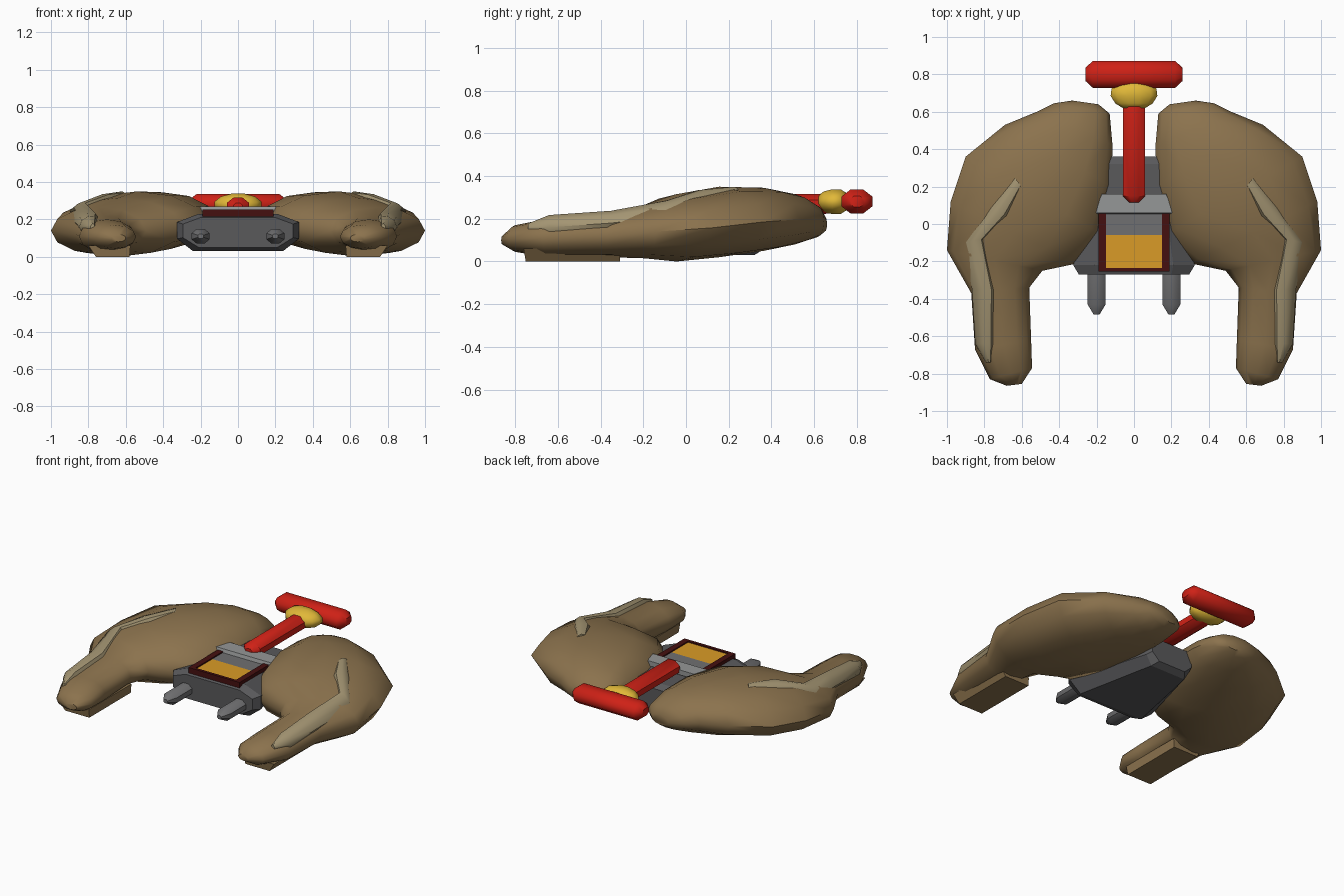
import bpy, bmesh, math
from mathutils import Vector

if "Cube" in bpy.data.objects:
    bpy.data.objects.remove(bpy.data.objects["Cube"])


def mat(name, rgb):
    m = bpy.data.materials.new(name)
    m.diffuse_color = (*rgb, 1)
    m.use_nodes = True
    m.node_tree.nodes["Principled BSDF"].inputs["Base Color"].default_value = m.diffuse_color
    return m


BROWN = mat("brown", (0.26, 0.17, 0.075))
TAN = mat("tan", (0.37, 0.30, 0.17))
DARK = mat("dark grey", (0.10, 0.10, 0.105))
MID = mat("mid grey", (0.16, 0.16, 0.165))
LIGHT = mat("light grey", (0.30, 0.31, 0.31))
RED = mat("red", (0.62, 0.015, 0.008))
GOLD = mat("gold", (0.75, 0.48, 0.04))
ORANGE = mat("orange", (0.70, 0.33, 0.02))
MAROON = mat("maroon", (0.06, 0.005, 0.005))


def loft(name, rings, material, smooth=None, mirror=False):
    """Skin a list of equal-length closed rings and cap both ends."""
    bm = bmesh.new()
    vs = [[bm.verts.new(p) for p in r] for r in rings]
    n = len(vs[0])
    for a, b in zip(vs, vs[1:]):
        for i in range(n):
            j = (i + 1) % n
            bm.faces.new((a[i], a[j], b[j], b[i]))
    bm.faces.new(vs[0])
    bm.faces.new(vs[-1])
    bmesh.ops.recalc_face_normals(bm, faces=bm.faces)
    me = bpy.data.meshes.new(name)
    bm.to_mesh(me)
    bm.free()
    ob = bpy.data.objects.new(name, me)
    bpy.context.collection.objects.link(ob)
    me.materials.append(material)
    if mirror:
        md = ob.modifiers.new("Mirror", 'MIRROR')
        md.use_mirror_merge = False
    if smooth:
        bpy.ops.object.select_all(action='DESELECT')
        ob.select_set(True)
        bpy.context.view_layer.objects.active = ob
        bpy.ops.object.shade_smooth_by_angle(angle=math.radians(smooth))
    return ob


def oval(inner, outer, half, n):
    """Ellipse in the upright plane through two edge points."""
    a, b = Vector(inner), Vector(outer)
    c, r = (a + b) / 2, (b - a) / 2
    out = []
    for i in range(n):
        t = 2 * math.pi * i / n
        out.append(c + r * math.cos(t) + Vector((0, 0, half * math.sin(t))))
    return out


def tube(center, axis, stations, n=8):
    """Rings along x or y; each station is (position, side radius, z radius)."""
    c, rings = Vector(center), []
    for p, r, rz in stations:
        ring = []
        for i in range(n):
            t = 2 * math.pi * (i + 0.5) / n
            s, z = r * math.cos(t) / math.cos(math.pi / n), rz * math.sin(t) / math.cos(math.pi / n)
            ring.append(c + Vector((p, s, z) if axis == 'x' else (s, p, z)))
        rings.append(ring)
    return rings


def slab(name, bottom, top, z0, z1, material):
    return loft(name, [[(x, y, z0) for x, y in bottom],
                       [(x, y, z1) for x, y in top]], material)


def rect(x0, x1, y0, y1):
    return [(x0, y0), (x1, y0), (x1, y1), (x0, y1)]


# curved side arms: inner xy, outer xy, bottom z, top z
ARM = [(0.60, -0.855, 0.68, -0.865, 0.08, 0.12),
       (0.545, -0.77, 0.77, -0.83, 0.045, 0.17),
       (0.55, -0.62, 0.85, -0.67, 0.02, 0.20),
       (0.56, -0.34, 0.87, -0.37, 0.02, 0.22),
       (0.49, -0.25, 1.0, -0.14, 0.015, 0.265),
       (0.30, -0.21, 0.98, 0.12, 0.0, 0.315),
       (0.18, -0.05, 0.90, 0.36, 0.02, 0.35),
       (0.12, 0.20, 0.69, 0.53, 0.05, 0.345),
       (0.115, 0.42, 0.52, 0.60, 0.08, 0.315),
       (0.13, 0.59, 0.43, 0.645, 0.115, 0.26),
       (0.19, 0.64, 0.33, 0.66, 0.14, 0.21)]
loft("side_arm", [oval((a, b, (z0 + z1) / 2), (c, d, (z0 + z1) / 2), (z1 - z0) / 2, 12)
                  for a, b, c, d, z0, z1 in ARM], BROWN, 50, True)

# raised strip along the top of each arm: inner xyz, outer xyz, half thickness
STRIP = [((0.60, 0.20, 0.325), (0.64, 0.25, 0.325), 0.025),
         ((0.68, 0.045, 0.315), (0.77, 0.09, 0.295), 0.03),
         ((0.80, -0.08, 0.26), (0.91, -0.10, 0.21), 0.05),
         ((0.745, -0.35, 0.205), (0.866, -0.35, 0.18), 0.045),
         ((0.75, -0.64, 0.185), (0.85, -0.64, 0.16), 0.045),
         ((0.765, -0.74, 0.16), (0.79, -0.74, 0.155), 0.02)]
loft("arm_strip", [oval(a, b, h, 8) for a, b, h in STRIP], TAN, 40, True)

# pad under each forearm
pad = slab("forearm_pad", rect(0.58, 0.76, -0.75, -0.31),
           rect(0.575, 0.80, -0.76, -0.31), 0.0, 0.06, BROWN)
pad.modifiers.new("Mirror", 'MIRROR')


# faceted central body
def body_ring(y, w, wt, wb, z0, z1):
    lo, hi = z0 + (z1 - z0) * 0.33, z0 + (z1 - z0) * 0.78
    half = [(wb, z0), (w, lo), (w, hi), (wt, z1)]
    return [(x, y, z) for x, z in half] + [(-x, y, z) for x, z in reversed(half)]


loft("body", [body_ring(-0.27, 0.295, 0.20, 0.21, 0.05, 0.21),
              body_ring(-0.22, 0.325, 0.21, 0.24, 0.03, 0.23),
              body_ring(0.32, 0.17, 0.14, 0.13, 0.03, 0.23),
              body_ring(0.36, 0.155, 0.12, 0.10, 0.055, 0.205)], DARK)

# framed panel on the body
for s in (-1, 1):
    r = rect(min(s * 0.15, s * 0.19), max(s * 0.15, s * 0.19), -0.255, 0.06)
    slab("panel_frame_side", r, r, 0.20, 0.253, MAROON)
r = rect(-0.15, 0.15, -0.255, -0.235)
slab("panel_frame_front", r, r, 0.20, 0.253, MAROON)
r = rect(-0.15, 0.15, -0.235, -0.06)
slab("panel", r, r, 0.21, 0.245, ORANGE)
r = rect(-0.15, 0.15, -0.06, 0.06)
slab("panel_back", r, r, 0.21, 0.245, MID)

# light plate across the body
slab("cross_plate", [(-0.24, 0.05), (0.24, 0.05), (0.19, 0.16), (-0.19, 0.16)],
     [(-0.22, 0.06), (0.22, 0.06), (0.17, 0.16), (-0.17, 0.16)], 0.235, 0.268, LIGHT)

# front pegs
loft("front_peg", tube((0.2, 0, 0.11), 'y', [(-0.2, 0.048, 0.04), (-0.43, 0.048, 0.04),
     (-0.485, 0.015, 0.013)]), MID, 40, True)

# handle: shaft, collar and grip
loft("handle_shaft", tube((0, 0, 0.268), 'y', [(0.115, 0.025, 0.02), (0.15, 0.06, 0.048),
     (0.62, 0.06, 0.048), (0.70, 0.05, 0.04)]), RED, 40)
loft("handle_collar", tube((0, 0, 0.28), 'y', [(0.62, 0.06, 0.03), (0.645, 0.10, 0.048),
     (0.685, 0.125, 0.058), (0.725, 0.12, 0.057), (0.76, 0.06, 0.035)], 12), GOLD, 60)
loft("handle_grip", tube((0, 0.80, 0.281), 'x', [(-0.26, 0.035, 0.025), (-0.22, 0.072, 0.056),
     (0.22, 0.072, 0.056), (0.26, 0.035, 0.025)]), RED, 48)
